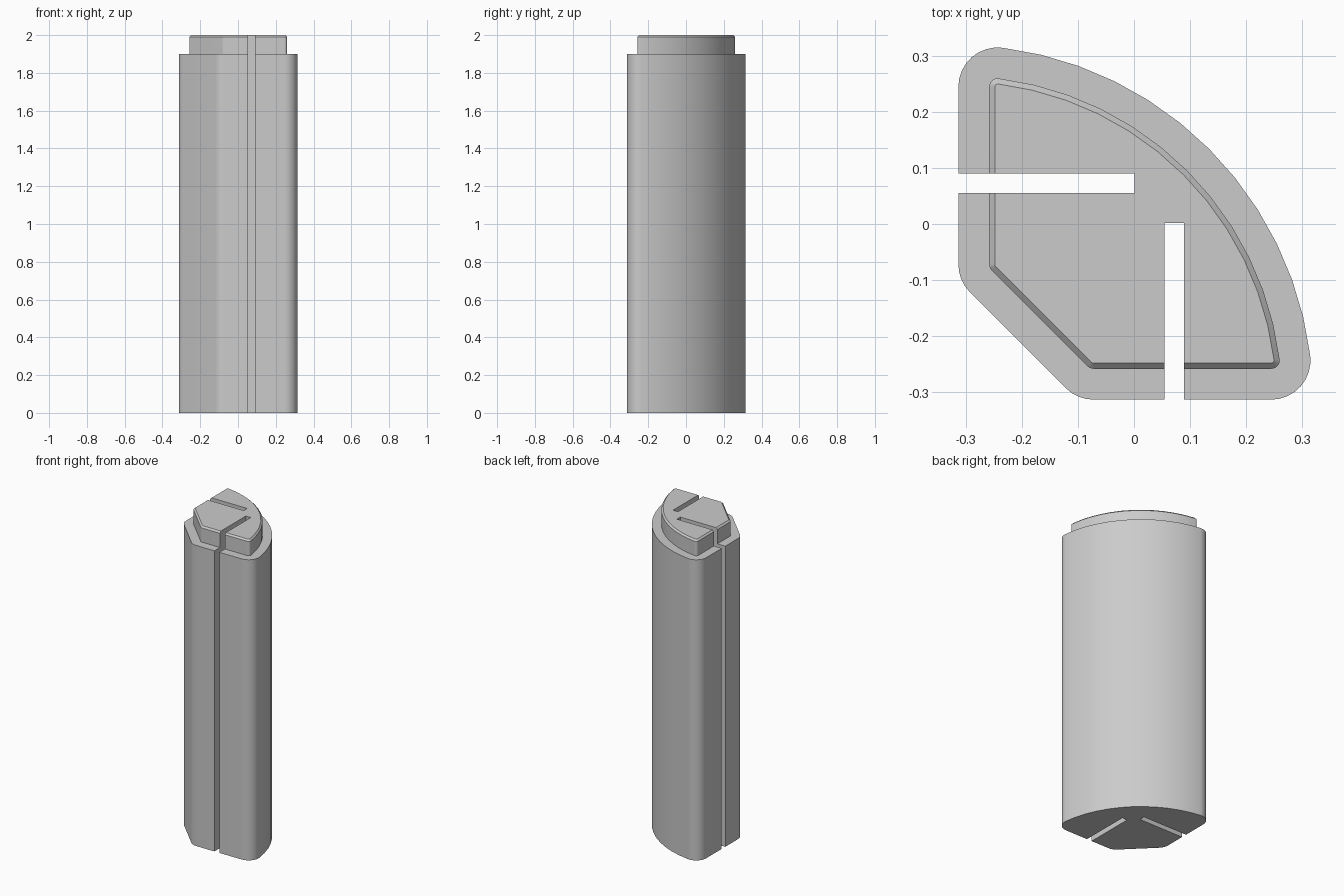
import bpy
import bmesh
from math import pi, atan2, cos, sin, sqrt, tan
from mathutils import Vector

cube = bpy.data.objects.get("Cube")
if cube:
    bpy.data.objects.remove(cube, do_unlink=True)

EDGE = -0.313      # the two straight sides, also the centre of the big arc
RADIUS = 0.632     # quarter-round side
ROUND = 0.07       # corner rounding
CHAMFER = 0.212    # length cut off the inner corner

grey = bpy.data.materials.new("light grey")
grey.use_nodes = True
grey.diffuse_color = (0.6, 0.6, 0.6, 1)
grey.node_tree.nodes["Principled BSDF"].inputs["Base Color"].default_value = (0.6, 0.6, 0.6, 1)


def arc(cx, cy, radius, start, end, steps):
    angles = [start + (end - start) * i / steps for i in range(steps + 1)]
    return [(cx + radius * cos(a), cy + radius * sin(a)) for a in angles]


def profile(inset):
    """Rounded quarter-circle outline, counter-clockwise, moved inwards by inset."""
    r = ROUND - inset
    near = EDGE + ROUND
    reach = sqrt((RADIUS - ROUND) ** 2 - ROUND ** 2)
    far = EDGE + reach
    tilt = atan2(ROUND, reach)
    cut = EDGE + CHAMFER + ROUND * tan(pi / 8)
    points = arc(far, near, r, -pi / 2, tilt, 8)
    points += arc(EDGE, EDGE, RADIUS - inset, tilt, pi / 2 - tilt, 12)[1:-1]
    points += arc(near, far, r, pi / 2 - tilt, pi, 8)
    points += arc(near, cut, r, pi, pi * 1.25, 4)
    points += arc(cut, near, r, pi * 1.25, pi * 1.5, 4)
    return points


def add_object(name, bm):
    bmesh.ops.recalc_face_normals(bm, faces=bm.faces)
    mesh = bpy.data.meshes.new(name)
    bm.to_mesh(mesh)
    bm.free()
    mesh.materials.append(grey)
    obj = bpy.data.objects.new(name, mesh)
    bpy.context.collection.objects.link(obj)
    return obj


# Column with a stepped, softly bevelled plug on top
bm = bmesh.new()
rings = []
for inset, z in [(0, 0), (0, 1.9), (0.055, 1.9), (0.055, 1.99), (0.065, 2)]:
    rings.append([bm.verts.new((x, y, z)) for x, y in profile(inset)])
for low, high in zip(rings, rings[1:]):
    for i in range(len(low)):
        j = (i + 1) % len(low)
        bm.faces.new((low[i], low[j], high[j], high[i]))
bm.faces.new(rings[0][::-1])
bm.faces.new(rings[-1])
column = add_object("slotted_column", bm)


# Two slots through the full height, one from each straight side
def slot_cutter(name, x0, x1, y0, y1):
    bm = bmesh.new()
    bmesh.ops.create_cube(bm, size=1)
    bmesh.ops.scale(bm, vec=Vector((x1 - x0, y1 - y0, 3)), verts=bm.verts)
    bmesh.ops.translate(bm, vec=Vector(((x0 + x1) / 2, (y0 + y1) / 2, 1)), verts=bm.verts)
    cutter = add_object(name, bm)
    cutter.hide_render = True
    return cutter


cutters = [slot_cutter("side_slot_cutter", -0.5, 0.001, 0.055, 0.09),
           slot_cutter("front_slot_cutter", 0.054, 0.089, -0.5, 0.002)]

bpy.ops.object.select_all(action='DESELECT')
bpy.context.view_layer.objects.active = column
column.select_set(True)
for cutter in cutters:
    mod = column.modifiers.new(cutter.name, 'BOOLEAN')
    mod.operation = 'DIFFERENCE'
    mod.solver = 'EXACT'
    mod.object = cutter
    bpy.ops.object.modifier_apply(modifier=mod.name)
    bpy.data.objects.remove(cutter, do_unlink=True)

bpy.ops.object.shade_smooth_by_angle(angle=pi / 6)
